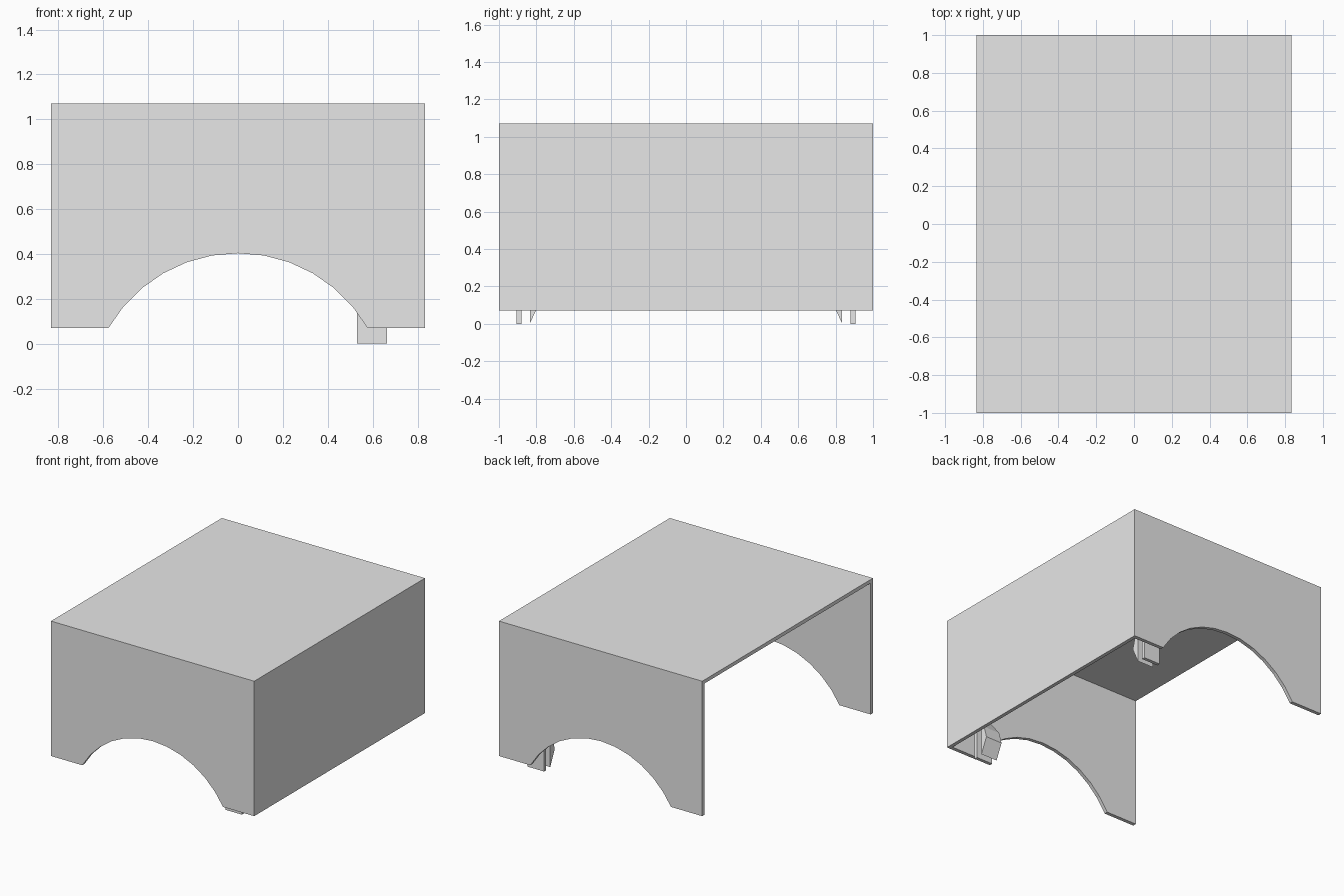
import bpy, bmesh, math
from mathutils import Vector

cube = bpy.data.objects.get("Cube")
if cube:
    bpy.data.objects.remove(cube, do_unlink=True)

HX, HY, Z0, Z1, T = 0.833, 1.0, 0.07, 1.07, 0.027

grey = bpy.data.materials.new("plain grey")
grey.use_nodes = True
grey.diffuse_color = (0.8, 0.8, 0.8, 1)
grey.node_tree.nodes["Principled BSDF"].inputs["Base Color"].default_value = (0.8, 0.8, 0.8, 1)


def extrude_profile(name, points, step):
    """Closed prism: a flat outline swept along a vector."""
    bm = bmesh.new()
    face = bm.faces.new([bm.verts.new(p) for p in points])
    swept = bmesh.ops.extrude_face_region(bm, geom=[face])["geom"]
    bmesh.ops.translate(bm, vec=Vector(step),
                        verts=[v for v in swept if isinstance(v, bmesh.types.BMVert)])
    bmesh.ops.recalc_face_normals(bm, faces=bm.faces)
    mesh = bpy.data.meshes.new(name)
    bm.to_mesh(mesh)
    bm.free()
    mesh.materials.append(grey)
    obj = bpy.data.objects.new(name, mesh)
    bpy.context.collection.objects.link(obj)
    return obj


# Arched outline shared by the front and back walls
R = 2 / 3
arch = []
for i in range(13):
    a = math.radians(-60 + 10 * i)
    arch.append((R * math.sin(a), Z0 + R * (math.cos(a) - 0.5)))
wall = [(-HX, Z0)] + arch + [(HX, Z0), (HX, Z1), (-HX, Z1)]

# Bent spring clip in side section, joined to the wall at its top
clip = [(0.905, 0), (0.88, 0), (0.88, 0.26), (0.833, 0.19), (0.833, 0.005),
        (0.78, 0.12), (0.805, 0.21), (0.885, 0.31), (HY - T, 0.31),
        (HY - T, 0.28), (0.905, 0.28)]

for side, s in (("front", -1), ("back", 1)):
    extrude_profile(side + "_wall", [(x, s * HY, z) for x, z in wall], (0, -s * T, 0))
    extrude_profile(side + "_clip", [(0.53, s * y, z) for y, z in clip], (0.135, 0, 0))

# Side wall on +x only; the -x side is open
inner = HY - T
extrude_profile("side_wall", [(HX, -inner, Z0), (HX, inner, Z0),
                              (HX, inner, Z1), (HX, -inner, Z1)], (-T, 0, 0))

# Top panel between the walls
extrude_profile("top_panel", [(-HX, -inner, Z1), (HX - T, -inner, Z1),
                              (HX - T, inner, Z1), (-HX, inner, Z1)], (0, 0, -T))
